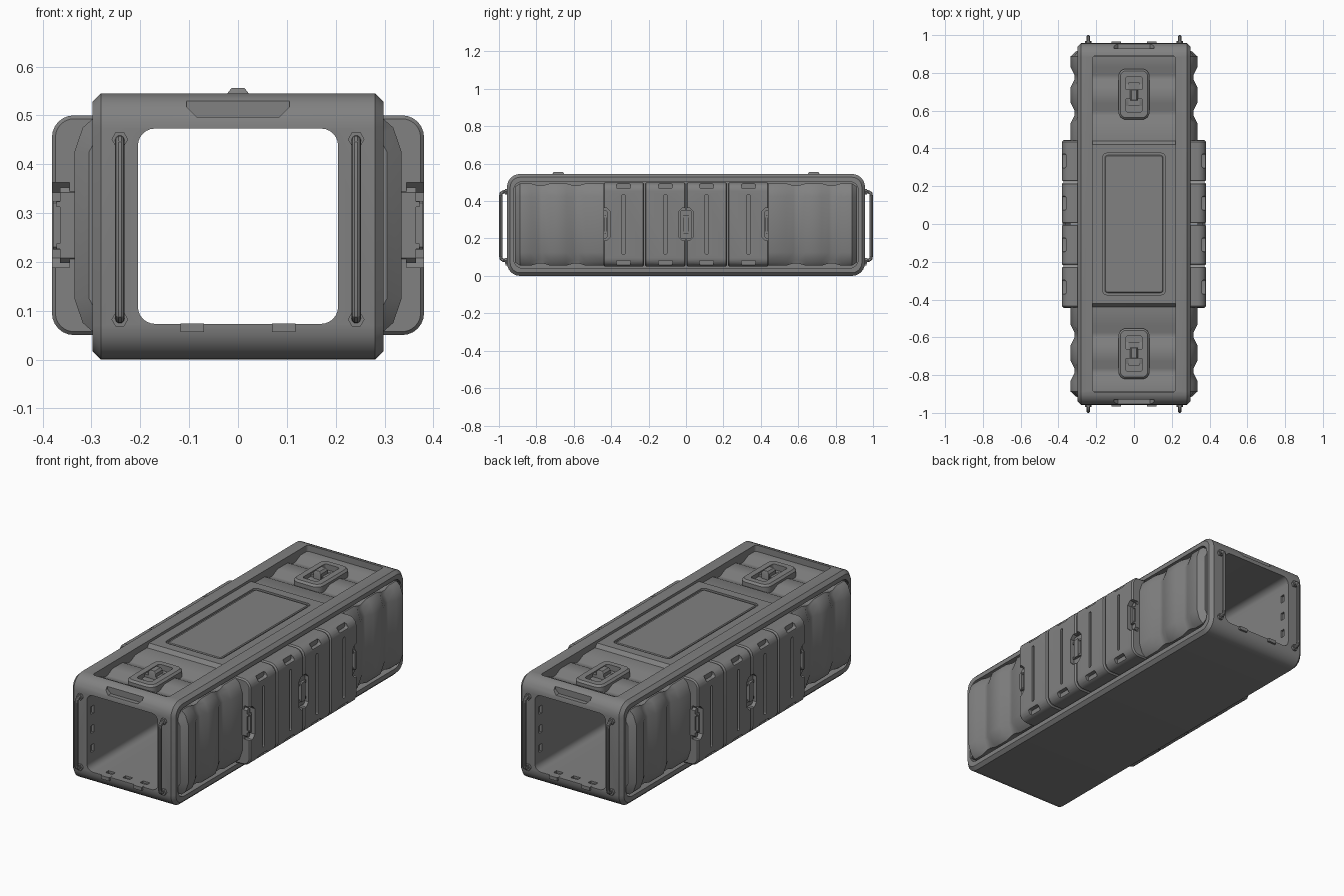
import bpy, bmesh, math
from mathutils import Matrix

if "Cube" in bpy.data.objects:
    bpy.data.objects.remove(bpy.data.objects["Cube"])

grey = bpy.data.materials.new("container grey")
grey.use_nodes = True
COLOUR = (0.22, 0.22, 0.22, 1)
grey.diffuse_color = COLOUR
grey.node_tree.nodes["Principled BSDF"].inputs["Base Color"].default_value = COLOUR


def rrect(ca, cb, ha, hb, r, n=6):
    """Rounded rectangle outline around (ca, cb)."""
    pts = []
    for q, (sa, sb) in enumerate([(1, 1), (-1, 1), (-1, -1), (1, -1)]):
        for i in range(n + 1):
            t = math.pi / 2 * (q + i / n)
            pts.append((ca + sa * (ha - r) + r * math.cos(t),
                        cb + sb * (hb - r) + r * math.sin(t)))
    return pts


def loft(name, axis, sections):
    """Skin a list of (position, outline) along an axis and cap both ends."""
    place = {"X": lambda p, a, b: (p, a, b), "Y": lambda p, a, b: (a, p, b),
             "Z": lambda p, a, b: (a, b, p)}[axis]
    bm = bmesh.new()
    rings = [[bm.verts.new(place(p, a, b)) for a, b in pts] for p, pts in sections]
    n = len(rings[0])
    for lo, hi in zip(rings, rings[1:]):
        for i in range(n):
            j = (i + 1) % n
            bm.faces.new((lo[i], lo[j], hi[j], hi[i]))
    bm.faces.new(rings[0])
    bm.faces.new(rings[-1])
    bmesh.ops.recalc_face_normals(bm, faces=bm.faces)
    mesh = bpy.data.meshes.new(name)
    bm.to_mesh(mesh)
    bm.free()
    mesh.materials.append(grey)
    obj = bpy.data.objects.new(name, mesh)
    bpy.context.collection.objects.link(obj)
    return obj


def prism(name, axis, lo, hi, pts):
    return loft(name, axis, [(lo, pts), (hi, pts)])


def box(name, x0, x1, y0, y1, z0, z1):
    return prism(name, "Z", z0, z1, [(x0, y0), (x1, y0), (x1, y1), (x0, y1)])


def cut(obj, *cutters):
    bpy.context.view_layer.objects.active = obj
    for c in cutters:
        mod = obj.modifiers.new("cut", "BOOLEAN")
        mod.operation, mod.solver, mod.object = "DIFFERENCE", "EXACT", c
        bpy.ops.object.modifier_apply(modifier=mod.name)
        bpy.data.objects.remove(c)


def mirror(obj, *flips):
    """Add mirrored copies, each flip giving the signs in x and y."""
    for sx, sy in flips:
        c = obj.copy()
        c.data = obj.data.copy()
        c.data.transform(Matrix.Diagonal((sx, sy, 1, 1)))
        if sx * sy < 0:
            c.data.flip_normals()
        bpy.context.collection.objects.link(c)


ENDS = [(1, -1)]
SIDES = [(-1, 1)]
ALL = [(-1, 1), (1, -1), (-1, -1)]

# Outer frame: rounded slab chamfered along its sides, with a tunnel through it
full = rrect(0, 0.2725, 0.957, 0.2725, 0.07)
inner = rrect(0, 0.2725, 0.94, 0.2555, 0.053)
frame = loft("outer_frame", "X", [(-0.298, inner), (-0.281, full), (0.281, full), (0.298, inner)])
cut(frame,
    prism("tunnel", "Y", -1.1, 1.1, rrect(0, 0.273, 0.205, 0.2, 0.035)),
    prism("top_opening", "Z", 0.48, 0.7, rrect(0, 0, 0.22, 0.89, 0.015)))
for s in (-1, 1):
    cut(frame, prism("side_opening", "X", s * 0.235, s * 0.5, rrect(0, 0.273, 0.922, 0.232, 0.05)))
    # Grip recess above each end opening
    cut(frame, prism("grip", "Y", s * 0.93, s * 1.1,
                     [(-0.105, 0.532), (-0.105, 0.517), (-0.085, 0.497),
                      (0.085, 0.497), (0.105, 0.517), (0.105, 0.532)]))
    # Small sockets around the mouth of the tunnel
    y0, y1 = sorted((s * 0.9, s * 0.925))
    for k in (-1, 0, 1):
        c = 0.1 * k
        cut(frame, box("floor_socket", c - 0.02, c + 0.02, y0, y1, 0.062, 0.09),
            box("wall_socket", -0.217, 0.217, y0, y1, c + 0.253, c + 0.293))

# Corrugated end panels on the sides and top
WAVE = [(0.43, 0), (0.535, 0), (0.575, 0.02), (0.6, 0.02), (0.64, 0), (0.725, 0),
        (0.765, 0.02), (0.79, 0.02), (0.83, 0), (0.888, 0), (0.915, 0.03)]


def side_section(d):
    k = d * 0.6
    return [(0.225, 0.055 + k), (0.295, 0.055 + k), (0.318 - d, 0.075 + k), (0.335 - d, 0.125),
            (0.335 - d, 0.425), (0.318 - d, 0.475 - k), (0.295, 0.495 - k), (0.225, 0.495 - k)]


ribs = loft("corrugated_side", "Y", [(y, side_section(d)) for y, d in WAVE])
mirror(ribs, *ALL)
roof = loft("corrugated_roof", "Y", [(y, [(-0.22, 0.475), (0.22, 0.475), (0.22, 0.513 - d), (-0.22, 0.513 - d)])
                                     for y, d in WAVE[:-1]])
mirror(roof, *ENDS)

# Centre roof plate with a recessed outline
plate = loft("centre_roof", "Z", [(0.475, rrect(0, 0, 0.22, 0.445, 0.002)),
                                  (0.505, rrect(0, 0, 0.22, 0.445, 0.002)),
                                  (0.532, rrect(0, 0, 0.22, 0.422, 0.002))])
cut(plate, prism("groove", "Z", 0.522, 0.6, rrect(0, 0, 0.165, 0.375, 0.022)))
loft("roof_hatch", "Z", [(0.515, rrect(0, 0, 0.154, 0.364, 0.014)),
                         (0.526, rrect(0, 0, 0.154, 0.364, 0.014)),
                         (0.53, rrect(0, 0, 0.15, 0.36, 0.01))])

# Roof latches
pad = loft("latch_pad", "Z", [(0.48, rrect(0, 0.687, 0.082, 0.134, 0.04)),
                              (0.525, rrect(0, 0.687, 0.082, 0.134, 0.04)),
                              (0.535, rrect(0, 0.687, 0.072, 0.124, 0.03))])
cut(pad, prism("latch_well", "Z", 0.505, 0.6, rrect(0, 0.687, 0.042, 0.095, 0.012)))
mirror(pad, *ENDS)
mirror(box("latch_bar", -0.042, 0.042, 0.662, 0.712, 0.5, 0.528), *ENDS)
clip = loft("latch_clip", "Z", [(0.5, rrect(0, 0.683, 0.022, 0.03, 0.003)),
                                (0.545, rrect(0, 0.683, 0.022, 0.03, 0.003)),
                                (0.556, rrect(0, 0.683, 0.013, 0.026, 0.003))])
mirror(clip, *ENDS)
mirror(box("latch_tongue", -0.03, 0.03, 0.625, 0.75, 0.5, 0.514), *ENDS)

# Thick centre side panels, four per side
wide = rrect(0.3, 0.275, 0.081, 0.225, 0.045)
slim = rrect(0.3, 0.275, 0.074, 0.218, 0.038)
panel = loft("centre_side_panel", "Y", [(0.002, slim), (0.009, wide), (0.213, wide), (0.22, slim)])


def octagon(y, hy, hz, c):
    return [(y - hy, 0.275 - hz + c), (y - hy + c, 0.275 - hz), (y + hy - c, 0.275 - hz),
            (y + hy, 0.275 - hz + c), (y + hy, 0.275 + hz - c), (y + hy - c, 0.275 + hz),
            (y - hy + c, 0.275 + hz), (y - hy, 0.275 + hz - c)]


cut(panel,
    prism("slot", "X", 0.37, 0.5, rrect(0.11, 0.275, 0.008, 0.16, 0.007)),
    prism("top_notch", "X", 0.358, 0.5, rrect(0.11, 0.48, 0.037, 0.013, 0.008)),
    prism("bottom_notch", "X", 0.358, 0.5, rrect(0.11, 0.07, 0.037, 0.013, 0.008)),
    prism("latch_recess", "X", 0.345, 0.5, octagon(0, 0.04, 0.087, 0.02)))
mirror(panel, *ALL)
outer = panel.copy()
outer.data = panel.data.copy()
outer.data.transform(Matrix.Translation((0, 0.444, 0)) @ Matrix.Diagonal((1, -1, 1, 1)))
outer.data.flip_normals()
bpy.context.collection.objects.link(outer)
mirror(outer, *ALL)

# Side latches: plate, lever and two pins, set in the recesses
for y in (-0.432, 0, 0.432):
    hy = 0.033 if y == 0 else 0.012
    mirror(prism("side_latch_plate", "X", 0.335, 0.364, octagon(y, hy, 0.077, 0.01)), *SIDES)
    mirror(prism("side_latch_lever", "X", 0.36, 0.379, octagon(y, hy * 0.5, 0.05, 0.005)), *SIDES)
    for z in (0.232, 0.318):
        mirror(box("side_latch_pin", 0.355, 0.372, y - hy, y + hy, z - 0.006, z + 0.006), *SIDES)

# Grab handles with hexagonal mounts
curve = bpy.data.curves.new("grab_handle", "CURVE")
curve.dimensions, curve.bevel_depth, curve.bevel_resolution = "3D", 0.0095, 3
path = [(0.95, 0.082), (0.978, 0.084), (0.988, 0.092), (0.9905, 0.108)]
path += [(y, 0.533 - z) for y, z in reversed(path)]
spline = curve.splines.new("POLY")
spline.points.add(len(path) - 1)
for p, (y, z) in zip(spline.points, path):
    p.co = (0.242, y, z, 1)
tube = bpy.data.objects.new("handle_path", curve)
bpy.context.collection.objects.link(tube)
mesh = bpy.data.meshes.new_from_object(tube.evaluated_get(bpy.context.evaluated_depsgraph_get()))
bpy.data.objects.remove(tube)
mesh.materials.clear()
mesh.materials.append(grey)
handle = bpy.data.objects.new("grab_handle", mesh)
bpy.context.collection.objects.link(handle)
mirror(handle, *ALL)
for z in (0.082, 0.451):
    hexagon = [(0.242 + 0.017 * math.cos(i * math.pi / 3), z + 0.017 * math.sin(i * math.pi / 3))
               for i in range(6)]
    mirror(prism("handle_mount", "Y", 0.95, 0.969, hexagon), *ALL)

# Small tabs below each end opening
mirror(box("sill_tab", 0.07, 0.118, 0.94, 0.966, 0.056, 0.074), *ALL)

# Smooth shading with sharp edges kept
for o in bpy.context.scene.objects:
    o.select_set(o.type == "MESH" and grey.name in o.data.materials)
bpy.context.view_layer.objects.active = frame
bpy.ops.object.shade_smooth_by_angle(angle=math.radians(32))
